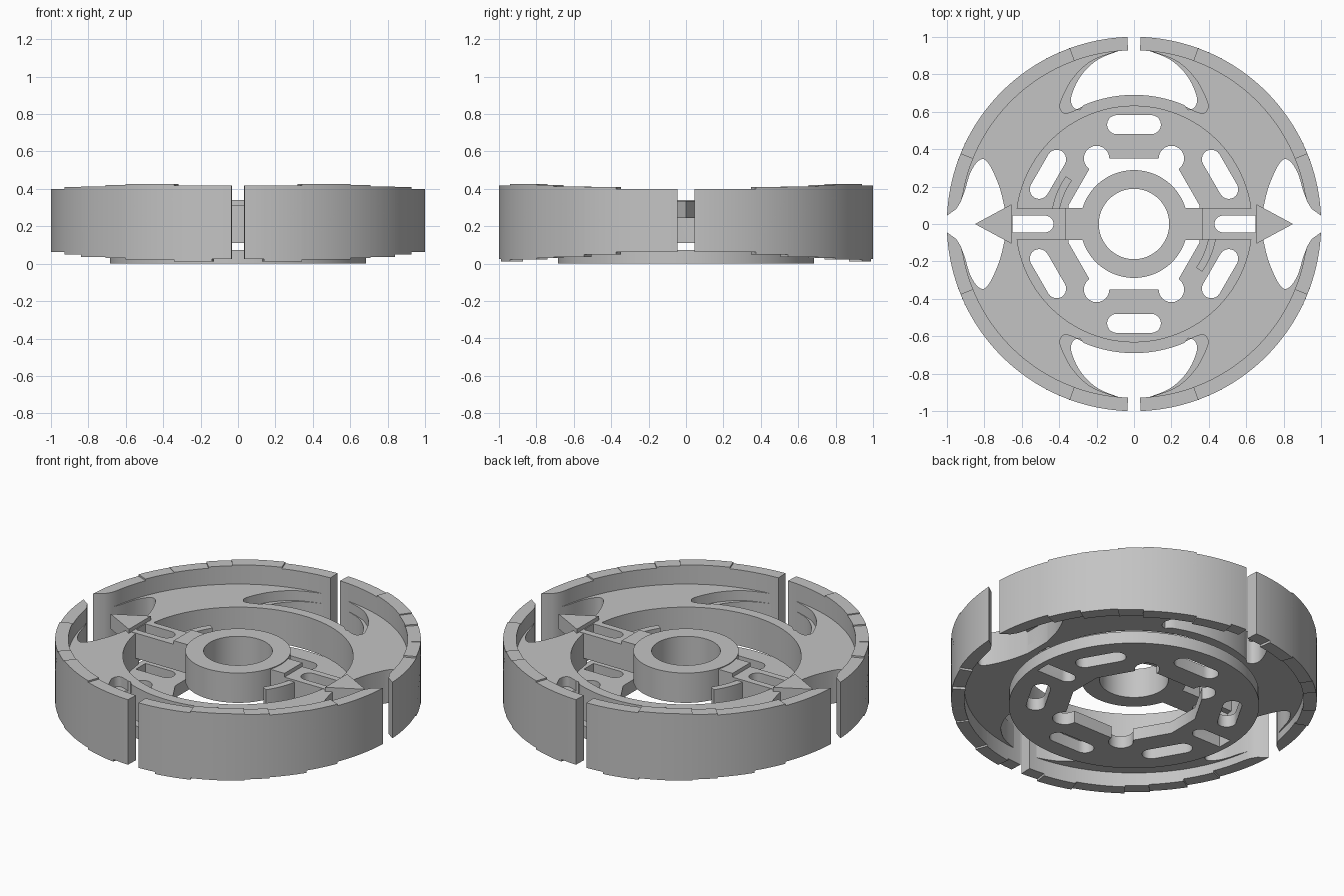
import bpy, bmesh, math
from math import sin, cos, radians

if "Cube" in bpy.data.objects:
    bpy.data.objects.remove(bpy.data.objects["Cube"])

grey = bpy.data.materials.new("plain_grey")
grey.use_nodes = True
grey.diffuse_color = (0.55, 0.55, 0.55, 1)
grey.node_tree.nodes["Principled BSDF"].inputs["Base Color"].default_value = grey.diffuse_color


def arc(r, a, b, n=24, cx=0, cy=0):
    angles = [radians(a + (b - a) * i / n) for i in range(n + 1)]
    return [(cx + r * cos(t), cy + r * sin(t)) for t in angles]


def circle(r, n=96, cx=0, cy=0):
    return arc(r, 0, 360, n, cx, cy)[:-1]


def prism(name, outline, z0, z1):
    """Extrude a flat outline between two heights."""
    bm = bmesh.new()
    face = bm.faces.new([bm.verts.new((x, y, z0)) for x, y in outline])
    top = bmesh.ops.extrude_face_region(bm, geom=[face])["geom"]
    moved = [v for v in top if isinstance(v, bmesh.types.BMVert)]
    bmesh.ops.translate(bm, verts=moved, vec=(0, 0, z1 - z0))
    bmesh.ops.recalc_face_normals(bm, faces=bm.faces)
    mesh = bpy.data.meshes.new(name)
    bm.to_mesh(mesh)
    bm.free()
    mesh.materials.append(grey)
    obj = bpy.data.objects.new(name, mesh)
    bpy.context.collection.objects.link(obj)
    return obj


def cut(obj, outlines, z0=-1, z1=1):
    """Subtract extruded outlines one after another."""
    for outline in outlines:
        cutter = prism("cutter", outline, z0, z1)
        cutter.hide_render = True
        mod = obj.modifiers.new("cut", "BOOLEAN")
        mod.operation, mod.solver, mod.object = "DIFFERENCE", "EXACT", cutter
        bpy.context.view_layer.update()
        graph = bpy.context.evaluated_depsgraph_get()
        mesh = bpy.data.meshes.new_from_object(obj.evaluated_get(graph))
        obj.modifiers.clear()
        obj.data = mesh
        bpy.data.objects.remove(cutter)


def flip(points, sx, sy):
    return [(x * sx, y * sy) for x, y in points]


def mirror_x(half):
    return half + [(-x, y) for x, y in reversed(half) if x > 0]


def smooth_path(points, steps=5):
    """Catmull-Rom curve through open points."""
    pts = [points[0]] + points + [points[-1]]
    out = []
    for a, b, c, d in zip(pts, pts[1:], pts[2:], pts[3:]):
        for i in range(steps):
            t = i / steps
            out.append(tuple(0.5 * (2 * q + (r - p) * t + (2 * p - 5 * q + 4 * r - s) * t * t
                                    + (3 * q - p - 3 * r + s) * t ** 3)
                             for p, q, r, s in zip(a, b, c, d)))
    return out + [points[-1]]


def capsule(length, radius, angle, dist):
    """Round-ended slot lying across a radius."""
    pts = arc(radius, -90, 90, 10, length) + arc(radius, 90, 270, 10, -length)
    c, s = cos(radians(angle - 90)), sin(radians(angle - 90))
    return [(x * c - (y + dist) * s, x * s + (y + dist) * c) for x, y in pts]


quadrants = [(1, 1), (-1, 1), (-1, -1), (1, -1)]

# Openings shared by the parts
side_half = smooth_path([(1, .045), (.95, .08), (.91, .16), (.872, .28), (.82, .345),
                         (.775, .32), (.72, .2), (.69, .08)])
side_open = [(1.1, .045)] + side_half
side_open += [(x, -y) for x, y in reversed(side_open)]
inner_edge = arc(.69, 67, 90, 10)
crescent = mirror_x([(0, .95)] + smooth_path([(.05, .935), (.19, .88), (.285, .79), (.335, .68),
                                              (.325, .625), (.29, .61)]) + inner_edge[:-1] + [(0, .69)])
pocket = mirror_x([(0, .95)] + smooth_path([(.05, .935), (.22, .875), (.325, .78), (.385, .67),
                                            (.395, .62), (.37, .592), (.32, .605)]) + inner_edge[:-1] + [(0, .69)])
spoke_slot = [(.65, .045)] + arc(.045, 90, 270, 12, .475) + [(.65, -.045)]

# Stepped rim: end angle, bottom height and top height of each tile
tiles = [(22, .062, .4), (33, .05, .41), (45, .036, .412), (53, .03, .42),
         (70, .022, .426), (82, .012, .417), (88, .025, .417)]
for sx, sy in quadrants:
    start = 2.6
    for i, (end, low, high) in enumerate(tiles):
        if i == 0:
            shape = arc(1, start, end) + arc(.928, end, 10, 10) + [(.925, .12), (.95, .08)]
        else:
            shape = arc(1, start, end, 10) + arc(.928, end, start, 10)
        prism("rim_tile", flip(shape, sx, sy), low, high)
        start = end

# Upper plate ring with side openings, crescents and their ledges
plate = prism("upper_plate", circle(.935, 128), .11, .31)
cut(plate, [circle(.63, 96)])
for s in (1, -1):
    cut(plate, [flip(side_open, s, 1), flip(crescent, 1, s), flip(spoke_slot, s, 1)])
    cut(plate, [flip(pocket, 1, s)], .25)

# Base disc with its central opening, lobes and slots
base = prism("base_disc", circle(.685), 0, .073)
opening = [(.15, .35), (.235, .3), (.35, .1), (.35, -.1), (.235, -.3), (.15, -.35)]
cut(base, [opening + flip(opening, -1, -1)])
cut(base, [circle(.068, 24, x * .2, y * .35) for x, y in quadrants])
cut(base, [capsule(.093, .051, a, .531) for a in range(30, 390, 60)])
cut(base, [flip(spoke_slot, s, 1) for s in (1, -1)])

# Hub ring
hub = prism("hub", circle(.288), .16, .34)
cut(hub, [circle(.188)])

# Spokes, pointers and small curved fins on both sides
for s in (1, -1):
    block = prism("hub_block", flip([(.25, -.085), (.37, -.085), (.37, .085), (.25, .085)], s, 1), .16, .335)
    cut(block, [circle(.28)])
    spoke = prism("spoke", flip([(.365, -.084), (.69, -.084), (.69, .084), (.365, .084)], s, 1), .16, .312)
    cut(spoke, [flip(spoke_slot, s, 1)])
    prism("pointer", flip([(.655, -.105), (.85, 0), (.655, .105)], s, 1), .245, .335)
    fin = arc(.445, 145, 170, 12) + arc(.405, 170, 145, 12)
    prism("curved_fin", flip(fin, s, s), .16, .3)

# Fine chevron lines on the tread
lines = [[(.84, .36), (.94, .08)], [(.73, .36), (.83, .17), (.83, .08)],
         [(.65, .08), (.65, .35), (.59, .35), (.43, .16), (.43, .08)],
         [(.4, .41), (.22, .17), (.22, .08)]]
for sx, sy in quadrants:
    bm = bmesh.new()
    for line in lines:
        for (xa, za), (xb, zb) in zip(line, line[1:]):
            for i in range(8):
                ring = []
                for t in (i / 8, (i + 1) / 8):
                    x, z = xa + (xb - xa) * t, za + (zb - za) * t
                    a = math.acos(x)
                    da, dz = (0, .003) if za == zb else (.003, 0)
                    ring.append([bm.verts.new((sx * 1.001 * cos(a + k * da), sy * 1.001 * sin(a + k * da),
                                               z + k * dz)) for k in (-1, 1)])
                bm.faces.new((ring[0][0], ring[0][1], ring[1][1], ring[1][0]))
    for f in bm.faces:
        f.normal_update()
        if f.normal.dot(f.calc_center_median()) < 0:
            f.normal_flip()
    mesh = bpy.data.meshes.new("tread_line")
    bm.to_mesh(mesh)
    bm.free()
    mesh.materials.append(grey)
    bpy.context.collection.objects.link(bpy.data.objects.new("tread_line", mesh))

# Smooth the curved walls, keep hard edges
bpy.ops.object.select_all(action="DESELECT")
for obj in bpy.context.collection.objects:
    if obj.type == "MESH":
        obj.select_set(True)
        bpy.context.view_layer.objects.active = obj
bpy.ops.object.shade_smooth_by_angle(angle=radians(30))
